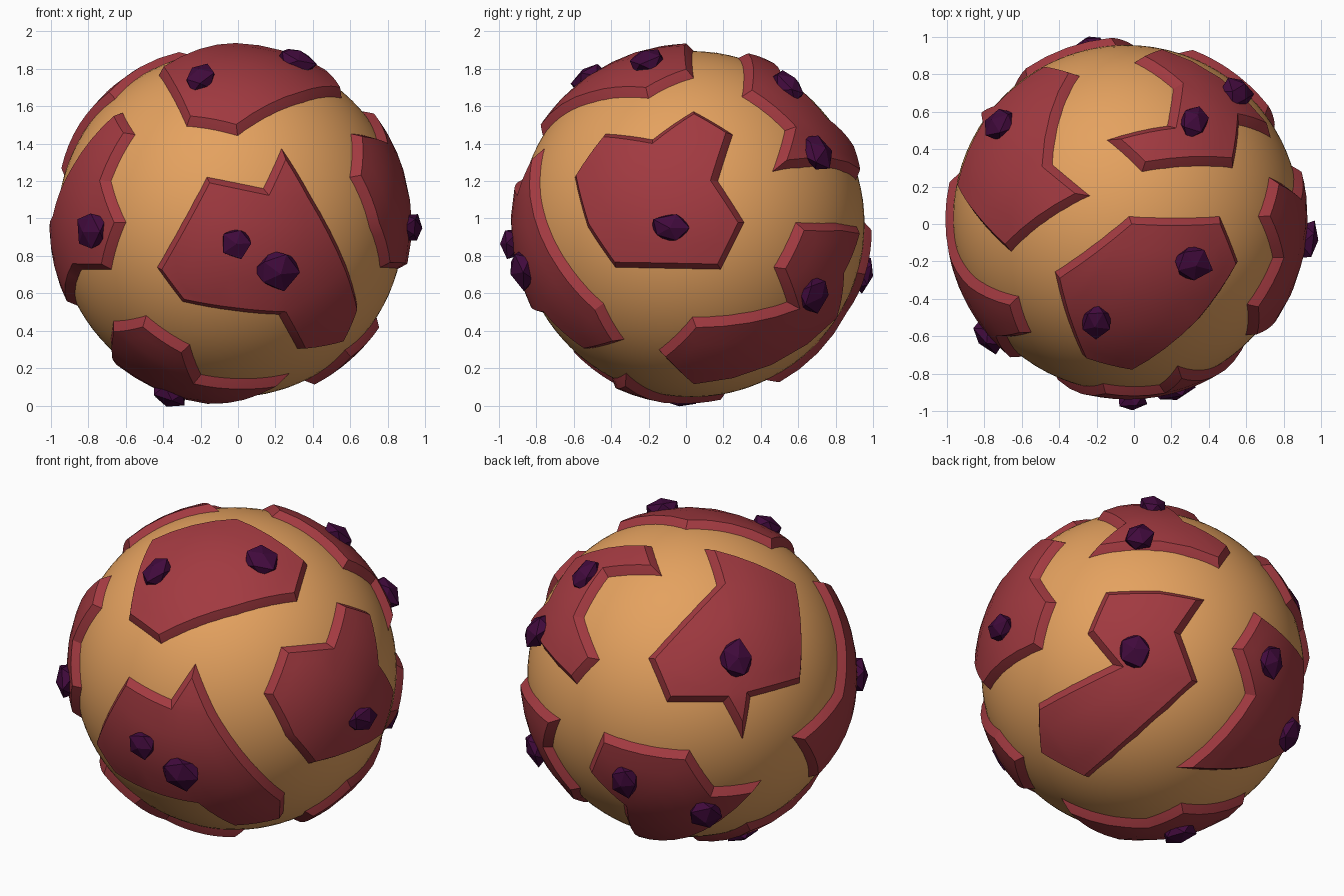
import bpy, bmesh, math, random
from mathutils import Vector, Matrix

random.seed(4)
if "Cube" in bpy.data.objects:
    bpy.data.objects.remove(bpy.data.objects["Cube"], do_unlink=True)

CENTRE = Vector((-0.04, 0.03, 0.97))
GROUND_R, PLATE_R, ROCK_R = 0.925, 0.967, 0.97


def material(name, colour):
    mat = bpy.data.materials.new(name)
    mat.use_nodes = True
    mat.diffuse_color = (*colour, 1)
    mat.node_tree.nodes["Principled BSDF"].inputs["Base Color"].default_value = (*colour, 1)
    return mat


SAND = material("sand orange", (0.78, 0.36, 0.115))
RED = material("dusty red", (0.36, 0.042, 0.052))
PURPLE = material("dark purple", (0.052, 0.003, 0.045))


def finish(name, bm, mat, smooth=True):
    mesh = bpy.data.meshes.new(name)
    bm.to_mesh(mesh)
    bm.free()
    mesh.materials.append(mat)
    obj = bpy.data.objects.new(name, mesh)
    obj.location = CENTRE
    bpy.context.collection.objects.link(obj)
    if smooth:
        bpy.ops.object.select_all(action="DESELECT")
        obj.select_set(True)
        bpy.context.view_layer.objects.active = obj
        bpy.ops.object.shade_smooth_by_angle(angle=math.radians(25))
    return obj


# Sides from which outlines are laid onto the globe: right, up and outward axes
def side(x, y, elevation):
    out = Vector((x, y, 0)).normalized()
    right = Vector((-out.y, out.x, 0))
    e = math.radians(elevation)
    outward = out * math.cos(e) + Vector((0, 0, math.sin(e)))
    return right, outward.cross(right), outward


SIDES = {
    "front": side(0, -1, 0),
    "left": side(1, 0, 0),
    "top": side(0, -1, 90),
    "rear_high": side(-0.574, 0.819, 25),
    "rear_low": side(0.629, 0.777, -29),
}


def on_globe(name, a, b, radius=GROUND_R):
    """Direction from the centre to the globe point seen at (a, b) from a side."""
    right, up, out = SIDES[name]
    if not name.startswith("rear"):
        a -= CENTRE.dot(right)
        b -= CENTRE.dot(up)
    depth = math.sqrt(max(0, radius ** 2 - a * a - b * b))
    return (right * a + up * b + out * depth).normalized()


def frame(normal):
    return normal.to_track_quat("Z", "Y").to_matrix()


def plate(name, **outline):
    """Raised crust with sloping rim, laid out flat and wrapped on the globe."""
    dirs = [on_globe(s, *p) for s, pts in outline.items() for p in pts]
    rot = frame(sum(dirs, Vector()).normalized())
    flat = []
    for d in dirs:
        q = rot.transposed() @ d
        flat.append(Vector((q.x, q.y, 0)) * 2 / (1 + q.z))
    area = sum(p.x * q.y - q.x * p.y for p, q in zip(flat, flat[1:] + flat[:1]))
    if area < 0:
        flat.reverse()
    bm = bmesh.new()
    cap = bm.faces.new([bm.verts.new(p) for p in flat])
    bm.normal_update()
    bmesh.ops.inset_individual(bm, faces=[cap], thickness=0.055, use_even_offset=True)
    inner = set(cap.verts)
    for v in bm.verts:
        v.co.z = PLATE_R if v in inner else GROUND_R - 0.01
    bmesh.ops.triangulate(bm, faces=[cap])
    bmesh.ops.subdivide_edges(bm, edges=bm.edges[:], cuts=3, use_grid_fill=True)
    for v in bm.verts:
        u, w, r = v.co
        k = u * u + w * w
        v.co = rot @ Vector((4 * u, 4 * w, 4 - k)) * (r / (4 + k))
    finish(name, bm, RED)


def rock(name, direction, width, height):
    """Faceted lump half sunk into a plate."""
    bm = bmesh.new()
    bmesh.ops.create_icosphere(bm, subdivisions=1, radius=1)
    for v in bm.verts:
        v.co *= random.uniform(0.85, 1.12)
    rot = frame(direction) @ Matrix.Diagonal((width / 2, height / 2, 0.065))
    for v in bm.verts:
        v.co = rot @ v.co + direction * ROCK_R
    finish(name, bm, PURPLE, smooth=False)


# Globe
globe = bmesh.new()
bmesh.ops.create_icosphere(globe, subdivisions=5, radius=GROUND_R)
finish("globe", globe, SAND)

# Crust plates
plate("front_plate", front=[
    (-.17, 1.23), (.13, 1.17), (.23, 1.39), (.39, 1.13), (.58, .76), (.64, .55),
    (.55, .35), (.31, .3), (.21, .48), (-.02, .5), (-.3, .55), (-.44, .74)])
plate("left_plate", left=[
    (.04, 1.58), (.26, 1.45), (.18, 1.2), (.32, .98), (.19, .72), (-.38, .73),
    (-.53, .95), (-.6, 1.22), (-.43, 1.46), (-.18, 1.43)])
plate("top_plate", top=[
    (-.03, .05), (.46, .05), (.56, -.2), (.35, -.51), (0, -.77), (-.28, -.7),
    (-.38, -.45), (-.43, -.25)])
plate("back_left_plate",
      top=[(.04, .27), (-.16, .45), (.17, .53), (.2, .72), (-.01, .86)],
      rear_high=[(-.64, -.06)],
      left=[(.45, 1.24), (.52, 1.47), (.29, 1.65)])
plate("back_right_plate", rear_high=[
    (.08, .73), (.61, .52), (.65, .26), (.64, -.05), (.36, -.13), (.31, -.39),
    (.19, -.16), (-.13, -.16), (-.24, .1), (.15, .52)])
plate("back_lower_left_plate", rear_low=[
    (-.23, .45), (.08, .46), (.35, .41), (.21, .2), (.31, -.07), (-.31, -.62),
    (-.59, -.47), (-.61, -.19), (-.2, .03), (-.34, .2)])
plate("back_lower_right_plate",
      rear_low=[(.62, .35), (.49, .13), (.57, -.13), (.17, -.56), (.57, -.56)],
      rear_high=[(.43, -.59), (.15, -.63), (.01, -.42)])
plate("right_plate",
      front=[(-.54, 1.45), (-.67, 1.2), (-.59, .98), (-.67, .72), (-.83, .72)],
      rear_high=[(.68, -.59), (.58, -.35), (.83, -.09), (.84, .2)],
      top=[(-.61, -.38)])
plate("bottom_plate",
      front=[(-.67, .46), (-.49, .49), (-.25, .33), (-.19, .17), (.03, .15)],
      rear_low=[(-.48, -.72), (.02, -.84), (.22, -.75), (.6, -.68)])

# Rocks: side, place on it, width and height
for i, (where, a, b, w, h) in enumerate([
        ("front", -.01, .87, .18, .18), ("front", .21, .72, .25, .23),
        ("left", -.08, .95, .23, .16), ("top", -.2, -.52, .17, .22),
        ("top", .31, -.21, .21, .23), ("top", .32, .55, .17, .23),
        ("top", .55, .7, .18, .23), ("top", -.72, .53, .21, .24),
        ("rear_low", -.06, .11, .22, .22), ("front", -.78, .93, .21, .24),
        ("rear_high", -.37, -.6, .19, .23), ("rear_high", .09, -.79, .21, .21),
        ("rear_low", .21, -.92, .21, .21)]):
    rock(f"rock_{i + 1}", on_globe(where, a, b, ROCK_R), w, h)
